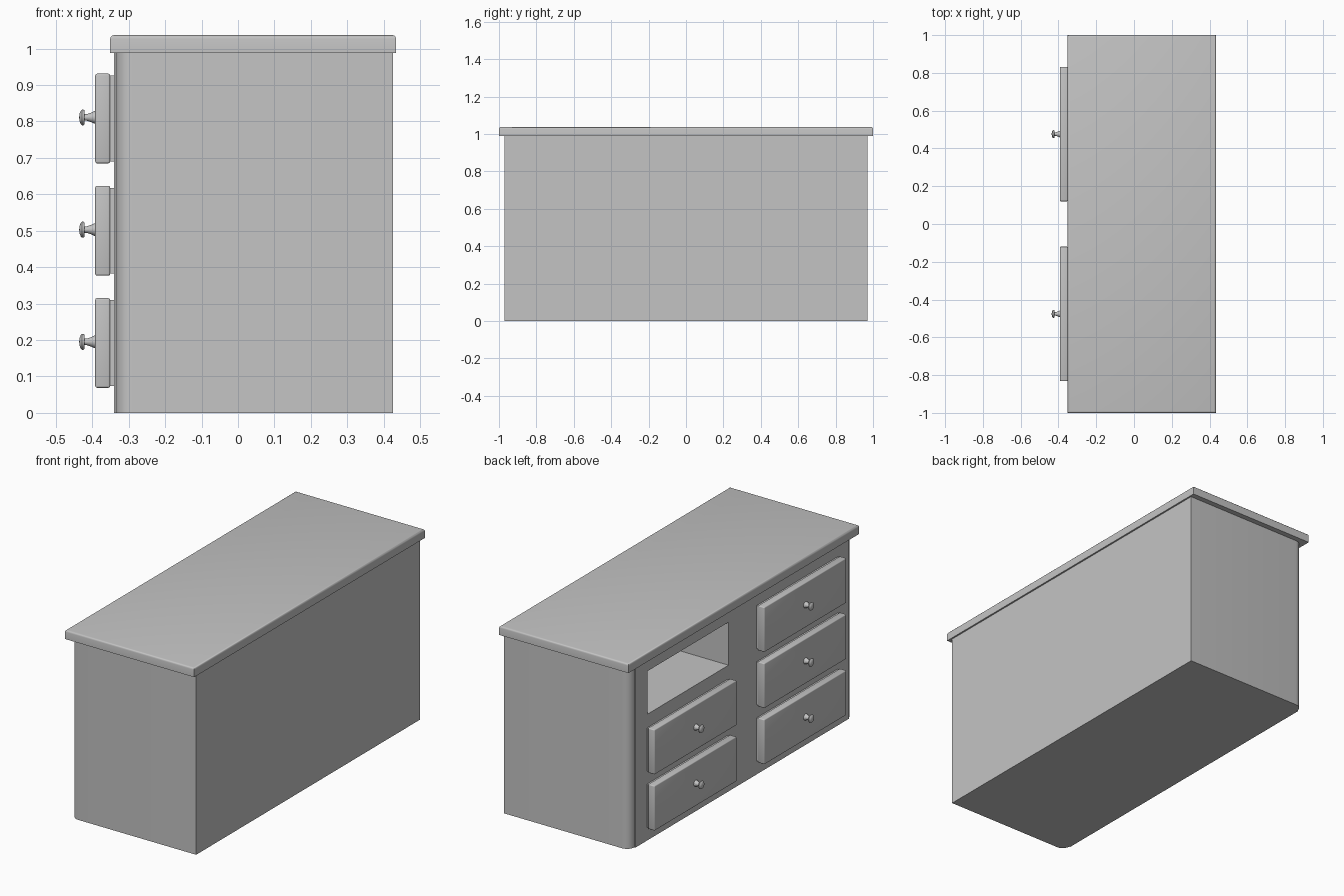
import bpy
import bmesh
import math
from mathutils import Matrix

default = bpy.data.objects.get("Cube")
if default:
    bpy.data.objects.remove(default, do_unlink=True)

GREY = (0.55, 0.55, 0.55, 1)
grey = bpy.data.materials.new("plain grey")
grey.use_nodes = True
grey.diffuse_color = GREY
grey.node_tree.nodes["Principled BSDF"].inputs["Base Color"].default_value = GREY


def finish(name, bm):
    bmesh.ops.recalc_face_normals(bm, faces=bm.faces)
    mesh = bpy.data.meshes.new(name)
    bm.to_mesh(mesh)
    bm.free()
    mesh.materials.append(grey)
    obj = bpy.data.objects.new(name, mesh)
    bpy.context.collection.objects.link(obj)
    return obj


def smooth(obj):
    bpy.ops.object.select_all(action="DESELECT")
    obj.select_set(True)
    bpy.context.view_layer.objects.active = obj
    bpy.ops.object.shade_smooth_by_angle(angle=math.radians(35))


def box(name, x, y, z, bevel=0, pick=lambda edge: True, segments=3):
    """Box between (min, max) pairs, with picked edges rounded."""
    bm = bmesh.new()
    bmesh.ops.create_cube(bm, size=1)
    for v in bm.verts:
        for axis, (low, high) in enumerate((x, y, z)):
            v.co[axis] = high if v.co[axis] > 0 else low
    if bevel:
        edges = [e for e in bm.edges if pick(e)]
        bmesh.ops.bevel(bm, geom=edges, offset=bevel, segments=segments,
                        profile=0.5, affect="EDGES")
    return finish(name, bm)


def lathe(name, profile, location, steps=24):
    """Turned part: (distance, radius) pairs spun round the x axis."""
    bm = bmesh.new()
    verts = [bm.verts.new((d, 0, r)) for d, r in profile]
    edges = [bm.edges.new(pair) for pair in zip(verts, verts[1:])]
    bmesh.ops.spin(bm, geom=verts + edges, cent=(0, 0, 0), axis=(1, 0, 0),
                   angle=math.tau, steps=steps)
    bmesh.ops.remove_doubles(bm, verts=bm.verts, dist=0.0002)
    bmesh.ops.translate(bm, verts=bm.verts, vec=location)
    obj = finish(name, bm)
    smooth(obj)
    return obj


def drawer_side_upright(edge):
    a, b = edge.verts
    return abs(a.co.z - b.co.z) > 0.5 and a.co.x < 0


def top_rim(edge):
    return all(v.co.z > 1 for v in edge.verts)


# Cabinet body with two rounded uprights, and the flat drawer panel
body = box("cabinet_body", (-0.335, 0.425), (-0.97, 0.97), (0, 0.99),
           0.045, drawer_side_upright, 6)
panel = box("drawer_panel", (-0.341, -0.33), (-0.925, 0.925), (0, 0.99))

# Empty drawer opening
cutter = box("opening_cutter", (-0.5, 0.4), (0.118, 0.822), (0.692, 0.928))
cutter.hide_render = True
for part in (body, panel):
    cut = part.modifiers.new("opening", "BOOLEAN")
    cut.operation = "DIFFERENCE"
    cut.solver = "EXACT"
    cut.object = cutter
    bpy.context.view_layer.objects.active = part
    bpy.ops.object.modifier_apply(modifier=cut.name)
bpy.data.objects.remove(cutter, do_unlink=True)
smooth(body)

# Worktop with a softened upper rim
smooth(box("worktop", (-0.351, 0.434), (-1, 1), (0.988, 1.037), 0.01, top_rim))

# Drawers: front, the box neck behind it, and a turned knob
KNOB = [(0, 0), (0, 0.017), (-0.004, 0.017), (-0.012, 0.013), (-0.024, 0.009),
        (-0.03, 0.009), (-0.031, 0.02), (-0.034, 0.022), (-0.037, 0.022),
        (-0.041, 0.018), (-0.044, 0.01), (-0.045, 0)]
for column, side in (("right", -1), ("left", 1)):
    for row, z in (("lower", 0.192), ("middle", 0.5), ("upper", 0.808)):
        if column == "left" and row == "upper":
            continue
        name = f"{row}_{column}_drawer"
        y = side * 0.476
        smooth(box(name + "_front", (-0.392, -0.351), (y - 0.356, y + 0.356),
                   (z - 0.123, z + 0.123), 0.005))
        box(name + "_neck", (-0.352, -0.335), (y - 0.35, y + 0.35),
            (z - 0.118, z + 0.118))
        lathe(name + "_knob", KNOB, (-0.391, y, z + 0.003))
